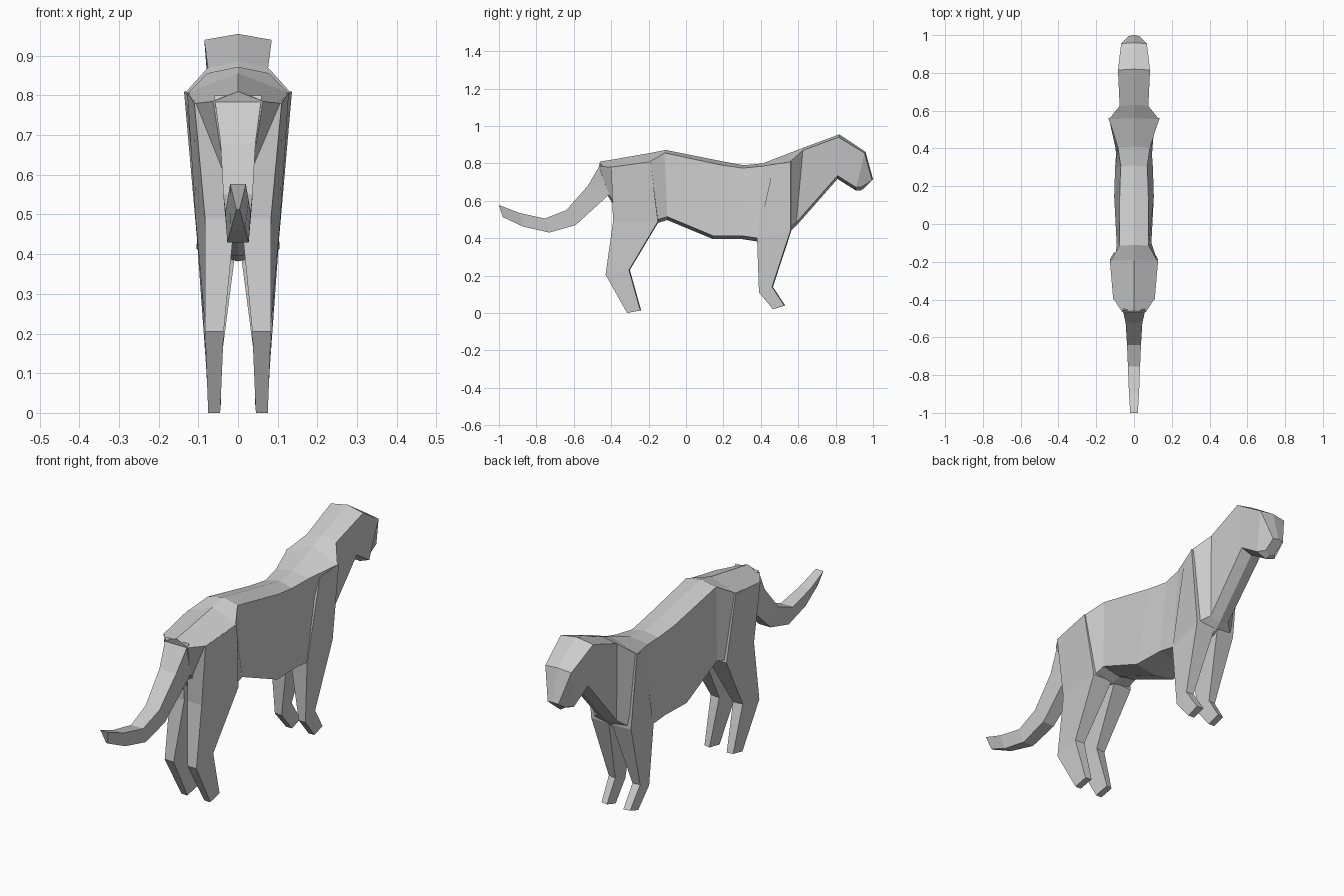
import bpy, bmesh


def loft(name, rings, mirror=False):
    """Skin a closed, flat-shaded solid over a row of rings."""
    bm = bmesh.new()
    loops = [[bm.verts.new(p) for p in ring] for ring in rings]
    n = len(loops[0])
    for a, b in zip(loops, loops[1:]):
        for i in range(n):
            j = (i + 1) % n
            bm.faces.new((a[i], a[j], b[j], b[i]))
    bm.faces.new(loops[0])
    bm.faces.new(loops[-1])
    bmesh.ops.recalc_face_normals(bm, faces=bm.faces)
    mesh = bpy.data.meshes.new(name)
    bm.to_mesh(mesh)
    bm.free()
    ob = bpy.data.objects.new(name, mesh)
    bpy.context.collection.objects.link(ob)
    if mirror:
        ob.modifiers.new("mirror", 'MIRROR').use_mirror_merge = False
    return ob


def trunk_ring(yt, zt, xe, ze, yb, xb, zb):
    """Six-sided section: ridge, back edges, belly edges, keel."""
    return [(0, yt, zt), (xe, yt - .005, ze), (xb, yb, zb),
            (0, yb, zb - .018), (-xb, yb, zb), (-xe, yt - .005, ze)]


def leg_ring(yb, zb, xb, yf, zf, xf, xi):
    """Four-sided section: outer back, outer front, inner front, inner back."""
    return [(xb, yb, zb), (xf, yf, zf), (xi, yf + .005, zf), (xi, yb, zb)]


def tail_ring(yt, zt, wt, yb, zb, wb):
    return [(-wt, yt, zt), (wt, yt, zt), (wb, yb, zb), (-wb, yb, zb)]


# Body and head: y top, z ridge, x edge, z edge, y bottom, x bottom, z bottom
body = [
    (-.46, .81, .063, .785, -.415, .04, .64),
    (-.395, .82, .106, .78, -.36, .03, .55),
    (-.19, .856, .124, .808, -.15, .095, .50),
    (-.11, .872, .078, .856, -.10, .092, .515),
    (.20, .81, .075, .79, .145, .105, .413),
    (.31, .79, .07, .775, .30, .10, .413),
    (.41, .80, .085, .785, .385, .094, .40),
    (.56, .858, .132, .808, .55, .10, .45),
    (.63, .885, .076, .87, .59, .05, .485),
    (.82, .955, .085, .94, .81, .055, .735),
    (.96, .862, .068, .855, .91, .05, .672),
    (1.0, .715, .028, .71, .94, .026, .675),
]
loft("body_and_head", [trunk_ring(*r) for r in body])

# Hind legs: hip, thigh, hock, foot
hind = [
    (-.40, .78, .11, -.19, .808, .128, .02),
    (-.39, .49, .083, -.15, .49, .107, .008),
    (-.43, .205, .083, -.305, .23, .084, .036),
    (-.315, .0, .075, -.245, .015, .075, .045),
]
loft("hind_legs", [leg_ring(*r) for r in hind], True)

# Front legs: shoulder, elbow, wrist, paw
front = [
    (.465, .775, .103, .56, .81, .136, .02),
    (.38, .395, .096, .56, .445, .104, .008),
    (.39, .11, .08, .46, .14, .082, .045),
    (.465, .02, .075, .525, .04, .075, .043),
]
loft("front_legs", [leg_ring(*r) for r in front], True)

# Tail: flattened box sections curving down and up to a pinched tip
tail = [
    (-.455, .80, .06, -.36, .68, .04),
    (-.525, .68, .044, -.415, .63, .04),
    (-.64, .55, .037, -.59, .47, .03),
    (-.755, .505, .032, -.73, .43, .027),
    (-.89, .535, .027, -.87, .462, .018),
    (-1.0, .577, .02, -.98, .513, .004),
]
loft("tail", [tail_ring(*r) for r in tail])
